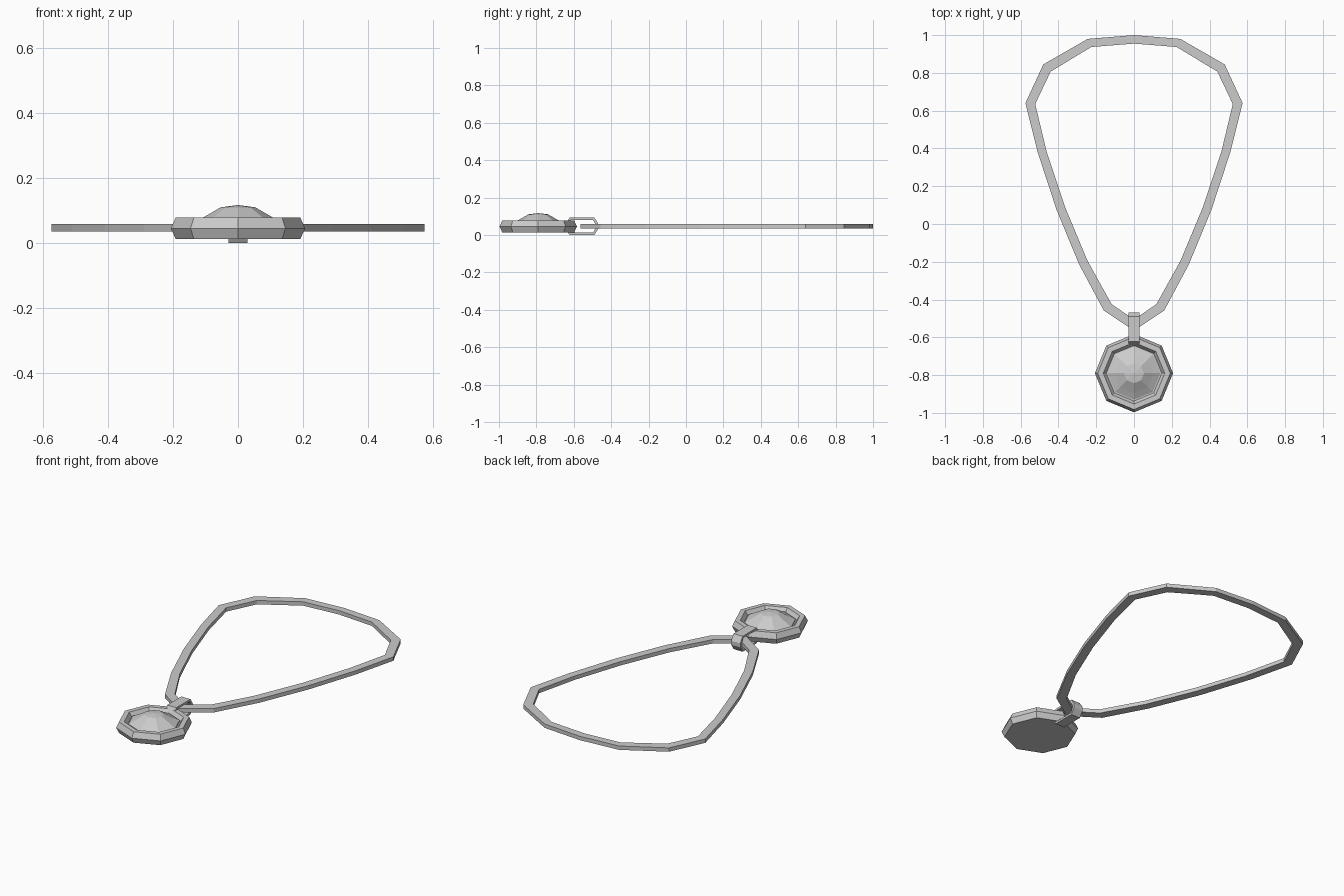
import bpy
import bmesh
from math import cos, sin, pi

if "Cube" in bpy.data.objects:
    bpy.data.objects.remove(bpy.data.objects["Cube"])


def finish(name, bm):
    bmesh.ops.recalc_face_normals(bm, faces=bm.faces)
    mesh = bpy.data.meshes.new(name)
    bm.to_mesh(mesh)
    bm.free()
    obj = bpy.data.objects.new(name, mesh)
    bpy.context.collection.objects.link(obj)
    return obj


def loft(bm, rings, closed=False):
    """Join successive rings of vertices with quads."""
    loops = [[bm.verts.new(p) for p in ring] for ring in rings]
    pairs = list(zip(loops, loops[1:]))
    if closed:
        pairs.append((loops[-1], loops[0]))
    for a, b in pairs:
        n = len(a)
        for i in range(n):
            j = (i + 1) % n
            bm.faces.new((a[i], a[j], b[j], b[i]))
    return loops


def octagon(radius, z, cy=-0.79):
    return [(radius * cos(i * pi / 4), cy + radius * sin(i * pi / 4), z)
            for i in range(8)]


# chain: square-section band, outer and inner outline of the right half
outer = [(0, 1.0), (0.245, 0.98), (0.48, 0.845), (0.575, 0.64), (0.51, 0.38),
         (0.41, 0.075), (0.29, -0.215), (0.16, -0.458), (0, -0.565)]
inner = [(0, 0.955), (0.226, 0.937), (0.441, 0.807), (0.523, 0.635), (0.463, 0.385),
         (0.365, 0.09), (0.246, -0.195), (0.118, -0.425), (0, -0.505)]
half = list(zip(outer, inner))
full = half + [((-o[0], o[1]), (-i[0], i[1])) for o, i in reversed(half[1:-1])]
bm = bmesh.new()
loft(bm, [[(*o, 0.035), (*o, 0.058), (*i, 0.058), (*i, 0.035)] for o, i in full], True)
finish("chain", bm)

# pendant setting: octagonal bezel with a recessed seat
bm = bmesh.new()
loops = loft(bm, [octagon(r, z) for r, z in
                  [(0.192, 0.013), (0.207, 0.045), (0.192, 0.078),
                   (0.163, 0.078), (0.147, 0.055)]])
bm.faces.new(loops[0])
bm.faces.new(loops[-1])
finish("pendant_setting", bm)

# gem: faceted octagonal dome
bm = bmesh.new()
loops = loft(bm, [octagon(r, z) for r, z in
                  [(0.140, 0.050), (0.140, 0.062), (0.105, 0.080), (0.053, 0.110)]])
apex = bm.verts.new((0, -0.79, 0.117))
for i in range(8):
    bm.faces.new((loops[-1][i], loops[-1][(i + 1) % 8], apex))
bm.faces.new(loops[0])
finish("gem", bm)

# bail: flat elongated octagonal loop holding chain and pendant
def bail_outline(y0, y1, z0, z1, cy, cz):
    return [(y0, z0 + cz), (y0 + cy, z0), (y1 - cy, z0), (y1, z0 + cz),
            (y1, z1 - cz), (y1 - cy, z1), (y0 + cy, z1), (y0, z1 - cz)]


out = bail_outline(-0.645, -0.468, 0.0, 0.092, 0.022, 0.034)
ins = bail_outline(-0.631, -0.482, 0.012, 0.080, 0.015, 0.026)
bm = bmesh.new()
loft(bm, [[(-0.03, *o), (0.03, *o), (0.03, *i), (-0.03, *i)]
          for o, i in zip(out, ins)], True)
finish("bail", bm)
